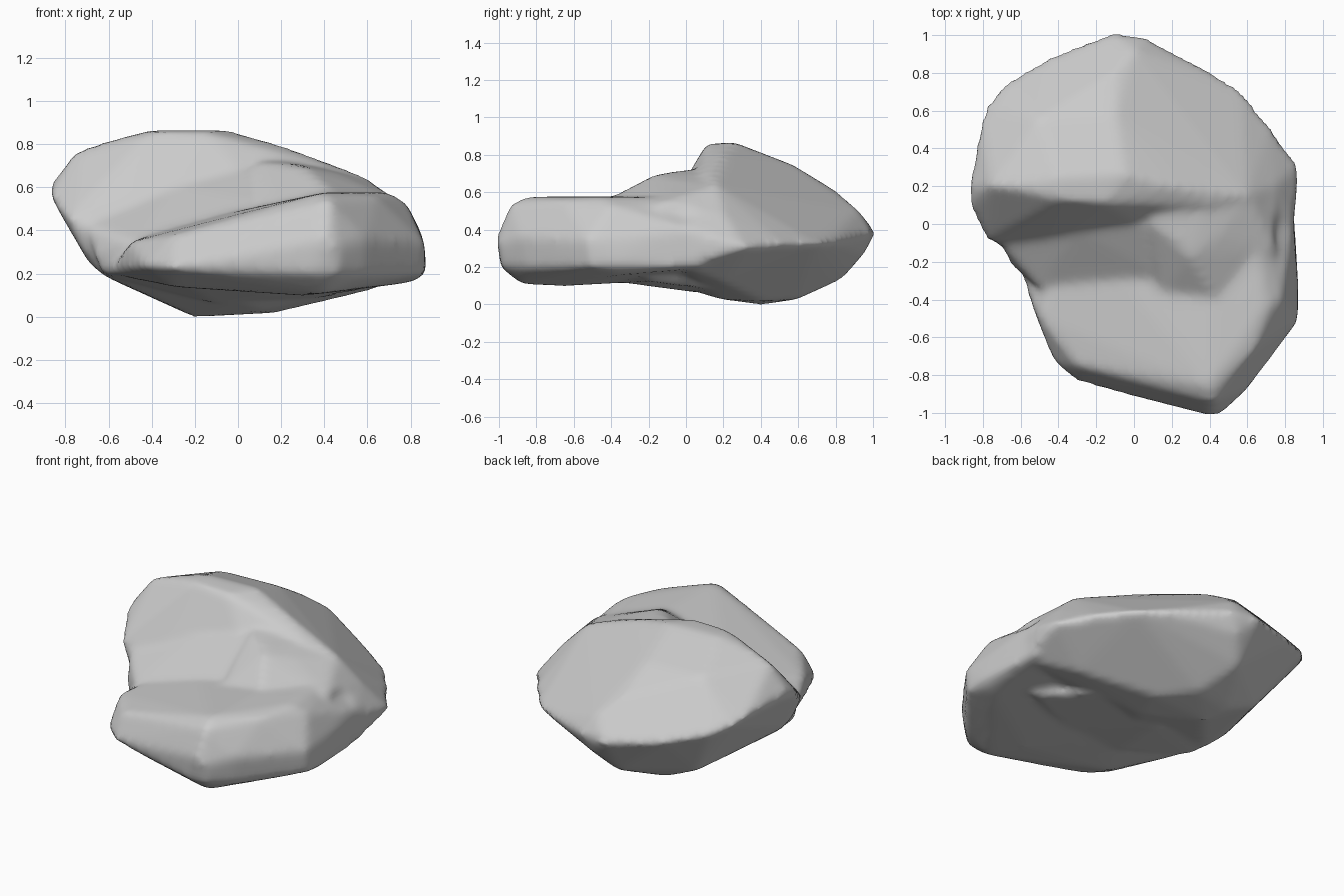
import bpy
import bmesh

default_cube = bpy.data.objects.get("Cube")
if default_cube:
    bpy.data.objects.remove(default_cube, do_unlink=True)


def add_lobe(mesh_builder, points):
    """Wrap a convex skin around a handful of corner points."""
    corners = [mesh_builder.verts.new(point) for point in points]
    bmesh.ops.convex_hull(mesh_builder, input=corners, use_existing_faces=False)
    loose = [vert for vert in mesh_builder.verts if not vert.link_faces]
    bmesh.ops.delete(mesh_builder, geom=loose, context='VERTS')


def make_material(name, colour):
    """Create one flat material, shown alike in viewport and render."""
    material = bpy.data.materials.new(name)
    material.use_nodes = True
    material.diffuse_color = colour
    for node in material.node_tree.nodes:
        if node.type == 'BSDF_PRINCIPLED':
            node.inputs["Base Color"].default_value = colour
            node.inputs["Roughness"].default_value = 0.9
    return material


# Tall rear lobe: rim, crest, back slope, front foot, belly
rear_lobe = [
    (-.87, .2, .6), (-.87, .1, .56), (-.81, .52, .56), (-.77, .64, .52),
    (-.69, .74, .48), (-.45, .88, .42), (-.12, 1.01, .38), (.05, .99, .38),
    (.33, .83, .34), (.45, .78, .33), (.57, .7, .32), (.72, .52, .32),
    (.87, .31, .3), (-.75, .2, .76), (-.6, .2, .81), (-.4, .24, .86),
    (-.4, .13, .85), (-.15, .11, .85), (-.05, .26, .86), (.2, .2, .79),
    (.4, .1, .7), (.6, .15, .64), (.75, .2, .48), (-.1, .57, .74),
    (-.1, .8, .6), (0, .92, .5), (-.5, .55, .74), (-.78, -.08, .45),
    (-.72, -.1, .32), (-.5, -.16, .38), (.1, -.05, .58), (-.69, 0, .25),
    (-.62, -.1, .19), (-.2, .4, 0), (.18, .4, .02), (0, .6, .03),
    (-.25, .55, .03), (-.1, .84, .14), (0, .95, .27), (0, 0, .085),
    (.1, .18, .03), (.6, .2, .12), (-.46, .55, .12), (.84, 0, .4),
    (.84, 0, .2),
]

# Low front lobe: thick on one side, thin wedge on the other
front_lobe = [
    (.4, -1.01, .36), (.36, -.99, .2), (.46, -.98, .2), (.46, -1, .32),
    (.42, -.94, .53), (.4, -.86, .57), (.4, -.4, .57), (.64, -.66, .55),
    (.7, -.45, .57), (.78, -.4, .52), (.59, -.88, .36), (.58, -.86, .19),
    (.86, -.52, .34), (.86, -.5, .2), (.87, -.36, .2), (.86, -.3, .32),
    (.84, 0, .4), (.84, .1, .2), (.6, .1, .57), (.8, -.36, .16),
    (.4, -.88, .11), (.3, -.65, .1), (-.3, -.83, .22), (-.42, -.74, .23),
    (-.5, -.5, .34), (-.51, -.5, .22), (-.3, -.75, .37), (-.6, -.22, .2),
    (-.56, -.37, .24), (-.3, -.6, .14), (-.3, 0, .42), (0, -.1, .13),
]

# Shoulder that bridges the two lobes on the thick side
shoulder = [
    (.1, 0, .71), (.3, -.17, .69), (.45, -.06, .66), (.45, -.42, .56),
    (.15, -.38, .5), (0, -.1, .52), (.75, -.15, .53), (.75, .2, .48),
    (.1, .25, .74), (.4, .2, .69), (.6, .15, .63),
]

# Saddle that fills the crease and underside between the lobes
saddle = [
    (-.66, -.2, .28), (-.7, -.11, .42), (-.5, -.34, .34), (-.2, -.28, .43),
    (-.3, -.03, .6), (.1, 0, .69), (.2, -.3, .52), (.3, .05, .7),
    (-.62, -.23, .2), (-.62, -.08, .19), (-.2, -.35, .13), (.2, -.35, .12),
    (-.1, .1, .06), (.4, .1, .09), (.6, -.2, .13),
]

builder = bmesh.new()
for lobe in (rear_lobe, front_lobe, shoulder, saddle):
    add_lobe(builder, lobe)
bmesh.ops.recalc_face_normals(builder, faces=builder.faces[:])
boulder_mesh = bpy.data.meshes.new("boulder")
builder.to_mesh(boulder_mesh)
builder.free()

# Smooth grey stone
boulder_mesh.materials.append(make_material("grey stone", (.6, .6, .6, 1)))
boulder = bpy.data.objects.new("boulder", boulder_mesh)
bpy.context.collection.objects.link(boulder)

# Fuse the lobes into one skin, wear down the edges, swell back to size
fuse = boulder.modifiers.new("fuse", 'REMESH')
fuse.mode = 'VOXEL'
fuse.voxel_size = 0.025
fuse.use_smooth_shade = True
wear = boulder.modifiers.new("wear", 'SMOOTH')
wear.factor = 0.5
wear.iterations = 7
swell = boulder.modifiers.new("swell", 'DISPLACE')
swell.direction = 'NORMAL'
swell.mid_level = 0
swell.strength = 0.004

# Rest the boulder on the ground
bpy.context.view_layer.update()
worn = boulder.evaluated_get(bpy.context.evaluated_depsgraph_get())
boulder.location.z = -min(vert.co.z for vert in worn.data.vertices)
